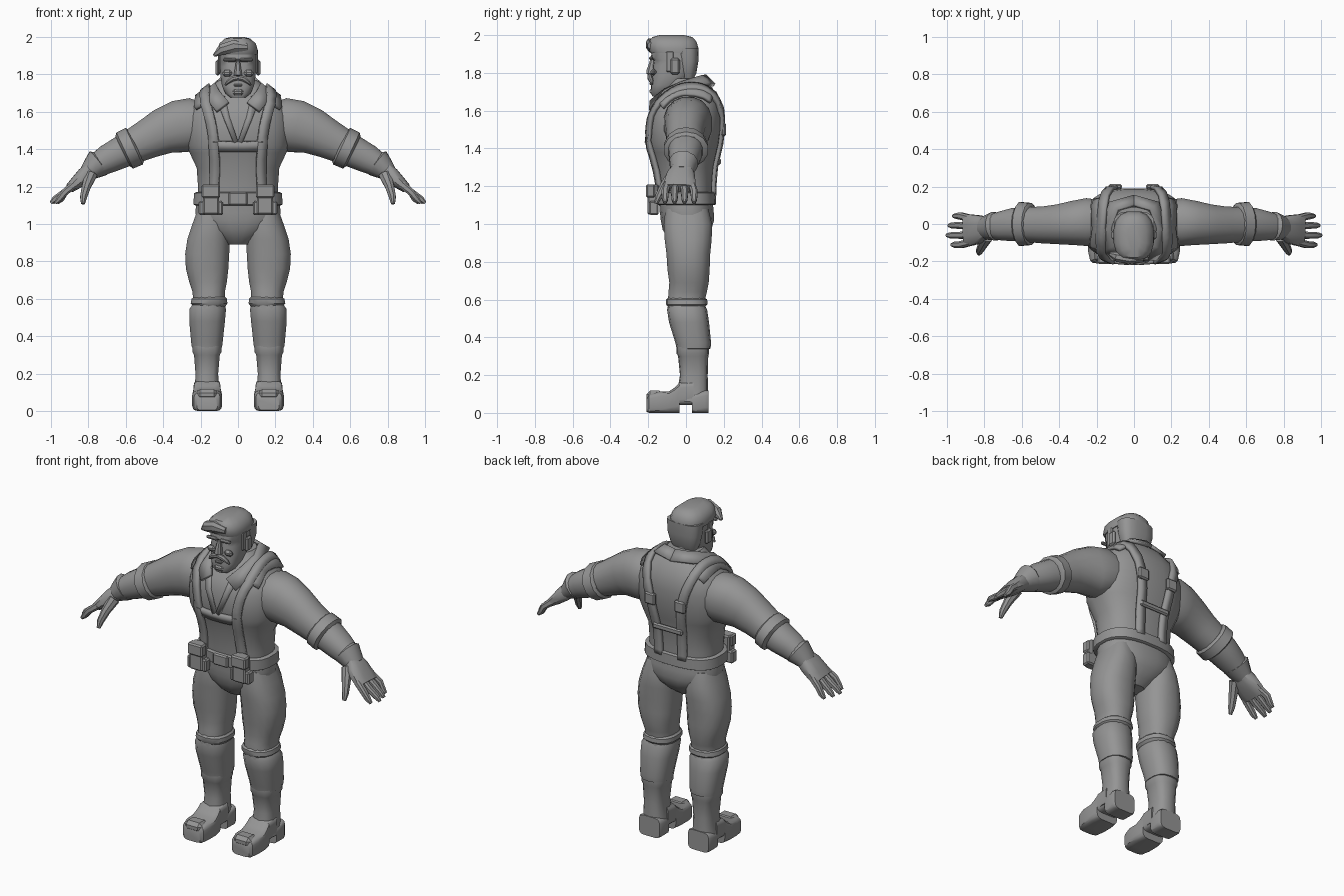
import bpy, bmesh, math
from mathutils import Vector as V
from mathutils.bvhtree import BVHTree

grey = bpy.data.materials.new("clay grey")
grey.diffuse_color = (0.3, 0.3, 0.3, 1)


def finish(name, bm, mirror=False, angle=35, thick=0):
    bmesh.ops.recalc_face_normals(bm, faces=bm.faces)
    me = bpy.data.meshes.new(name)
    bm.to_mesh(me)
    bm.free()
    ob = bpy.data.objects.new(name, me)
    bpy.context.collection.objects.link(ob)
    me.materials.append(grey)
    bpy.ops.object.select_all(action='DESELECT')
    ob.select_set(True)
    bpy.context.view_layer.objects.active = ob
    bpy.ops.object.shade_smooth_by_angle(angle=math.radians(angle))
    if thick:
        m = ob.modifiers.new("thickness", 'SOLIDIFY')
        m.thickness, m.offset = thick, 0
    if mirror:
        m = ob.modifiers.new("mirror", 'MIRROR')
        m.use_mirror_merge = False
    return ob


def loft(name, rings, n=16, p=2.0, mirror=False, angle=35):
    """Skin superellipse rings given as (centre, u half axis, v half axis)."""
    bm = bmesh.new()
    loops = []
    for c, u, v in rings:
        loop = []
        for i in range(n):
            a = 2 * math.pi * (i + .5) / n
            k, s = math.cos(a), math.sin(a)
            k = math.copysign(abs(k) ** (2 / p), k)
            s = math.copysign(abs(s) ** (2 / p), s)
            loop.append(bm.verts.new(V(c) + V(u) * k + V(v) * s))
        loops.append(loop)
    for a, b in zip(loops, loops[1:]):
        for i in range(n):
            bm.faces.new((a[i], a[(i + 1) % n], b[(i + 1) % n], b[i]))
    bm.faces.new(loops[0])
    bm.faces.new(loops[-1])
    return finish(name, bm, mirror, angle)


def column(name, rows, **kw):
    """Upright loft from rows (z, x left, x right, y front, y back)."""
    return loft(name, [(((a + b) / 2, (f + k) / 2, z), ((b - a) / 2, 0, 0), (0, (k - f) / 2, 0))
                       for z, a, b, f, k in rows], **kw)


def sym(rows):
    return [(z, -r, r, f, k) for z, r, f, k in rows]


def limb(name, pts, **kw):
    """Loft along a path of (x, y, z, half depth, half height)."""
    rings = []
    for i, q in enumerate(pts):
        t = V(pts[min(i + 1, len(pts) - 1)][:3]) - V(pts[max(i - 1, 0)][:3])
        side = V((0, 1, 0))
        up = t.cross(side).normalized()
        rings.append((q[:3], up.cross(t).normalized() * q[3], up * q[4]))
    return loft(name, rings, **kw)


def box(name, c, s, bevel=.008, mirror=False):
    bm = bmesh.new()
    bmesh.ops.create_cube(bm, size=1)
    for v in bm.verts:
        v.co = V(c) + V([a * b for a, b in zip(v.co, s)])
    bmesh.ops.bevel(bm, geom=bm.edges[:], offset=bevel, segments=1, affect='EDGES')
    return finish(name, bm, mirror)


def sheet(name, inner, outer, thick, mirror=True):
    bm = bmesh.new()
    a = [bm.verts.new(q) for q in inner]
    b = [bm.verts.new(q) for q in outer]
    for i in range(len(a) - 1):
        bm.faces.new((a[i], a[i + 1], b[i + 1], b[i]))
    return finish(name, bm, mirror, thick=thick)


# Torso and pelvis
torso = column("torso", sym([
    (1.06, .215, -.14, .14), (1.2, .215, -.15, .142), (1.3, .222, -.165, .15),
    (1.38, .26, -.185, .168), (1.42, .275, -.198, .178), (1.5, .28, -.2, .19), (1.57, .275, -.195, .192),
    (1.63, .255, -.172, .185), (1.68, .215, -.135, .165), (1.73, .15, -.1, .135),
    (1.77, .1, -.08, .09)]), n=24, p=2.5)
column("pelvis", sym([
    (.89, .06, -.06, .05), (.92, .095, -.095, .09), (.97, .17, -.125, .135),
    (1.02, .225, -.135, .15), (1.07, .23, -.14, .148), (1.12, .222, -.14, .142)]), n=20, p=2.4)
column("belt", sym([(1.1, .232, -.155, .152), (1.105, .24, -.162, .16),
                    (1.165, .236, -.165, .158), (1.17, .226, -.155, .15)]), n=24, p=2.6)
box("buckle", (0, -.165, 1.135), (.1, .02, .07))
box("pouch", (.145, -.175, 1.13), (.085, .06, .16), mirror=True)
box("pouch_flap", (.145, -.188, 1.175), (.1, .05, .07), mirror=True)
box("pouch_base", (.145, -.17, 1.085), (.13, .05, .075), mirror=True)

# Straps that hug the torso
tree = BVHTree.FromObject(torso, bpy.context.evaluated_depsgraph_get())


def strap(name, pts, width, lift=.012, mirror=True):
    dense = []
    for i in range(len(pts) - 1):
        a, b, c, d = [V(pts[min(max(j, 0), len(pts) - 1)]) for j in range(i - 1, i + 3)]
        for t in (0, .25, .5, .75):
            dense.append(.5 * (2 * b + (c - a) * t + (2 * a - 5 * b + 4 * c - d) * t * t
                               + (3 * b - a - 3 * c + d) * t ** 3))
    dense.append(V(pts[-1]))
    hits = [tree.find_nearest(q) for q in dense]
    on = [h[0] + h[1] * lift for h in hits]
    left, right = [], []
    for i, h in enumerate(hits):
        t = on[min(i + 1, len(on) - 1)] - on[max(i - 1, 0)]
        s = t.cross(h[1]).normalized() * width / 2
        left.append(on[i] - s)
        right.append(on[i] + s)
    sheet(name, left, right, .02, mirror)


strap("brace", [(.14, -.17, 1.17), (.13, -.2, 1.4), (.15, -.2, 1.55), (.185, -.14, 1.68),
                (.185, 0, 1.74), (.165, .12, 1.71), (.125, .2, 1.57), (.1, .2, 1.45),
                (.085, .17, 1.3), (.08, .155, 1.15)], .052)
strap("shoulder_pad", [(.2, -.15, 1.64), (.2, -.06, 1.72), (.2, .05, 1.72), (.18, .14, 1.67)], .085, .006)
strap("chest_band", [(-.14, -.21, 1.41), (0, -.21, 1.41), (.14, -.21, 1.41)], .055, .006, False)
box("back_clasp", (.1, .2, 1.5), (.07, .025, .07), mirror=True)
box("back_band", (0, .175, 1.33), (.2, .02, .035))

# Open shirt: collar and lapels
sheet("collar", [(0, .1, 1.785), (.085, .075, 1.78), (.118, -.02, 1.75), (.1, -.11, 1.71), (.05, -.185, 1.65)],
      [(0, .15, 1.735), (.13, .115, 1.74), (.175, -.04, 1.7), (.16, -.14, 1.655), (.115, -.19, 1.6)], .018)
sheet("lapel", [(.07, -.15, 1.68), (.045, -.192, 1.57), (0, -.208, 1.44)],
      [(.11, -.155, 1.65), (.075, -.198, 1.56), (.022, -.212, 1.43)], .014)

# Arms, cuffs and gloves
limb("arm", [(.17, .01, 1.53, .12, .11), (.25, .01, 1.53, .13, .145), (.32, .005, 1.52, .12, .142),
             (.4, -.002, 1.495, .108, .125), (.48, -.005, 1.455, .1, .108), (.56, -.003, 1.415, .095, .095),
             (.64, -.003, 1.375, .09, .085), (.7, -.01, 1.345, .08, .078), (.77, -.015, 1.305, .065, .06)],
     n=16, p=2.2, mirror=True)
limb("sleeve_cuff", [(.545, 0, 1.42, .1, .095), (.555, 0, 1.415, .115, .108), (.605, 0, 1.392, .12, .106),
                     (.615, 0, 1.387, .1, .09)], n=14, mirror=True)
limb("glove_cuff", [(.735, -.012, 1.33, .065, .06), (.745, -.012, 1.325, .078, .08),
                    (.78, -.018, 1.295, .068, .062), (.81, -.02, 1.27, .058, .045)], n=12, mirror=True)
limb("palm", [(.785, -.02, 1.29, .055, .045), (.82, -.027, 1.26, .075, .044),
              (.87, -.032, 1.215, .085, .034), (.9, -.034, 1.19, .082, .026)], n=12, p=2.8, mirror=True)
for i, (y, tip) in enumerate([(.03, .965), (-.012, .99), (-.056, 1.0), (-.098, .975)]):
    spread = y + (y + .034) * .2
    limb("finger_%d" % (i + 1), [(.875, y, 1.21, .02, .022), (.925, spread, 1.17, .02, .02),
         (tip - .02, spread, 1.132, .017, .017), (tip, spread, 1.112, .009, .009)],
         n=8, p=2.6, mirror=True)
limb("thumb", [(.785, -.07, 1.265, .03, .035), (.81, -.115, 1.2, .025, .026),
               (.825, -.145, 1.145, .02, .02), (.828, -.16, 1.108, .01, .011)], n=8, mirror=True)

# Trousers
column("trouser_leg", [
    (1.08, .07, .215, -.11, .12), (1.0, .045, .245, -.12, .14), (.92, .042, .272, -.115, .138),
    (.84, .045, .284, -.105, .13), (.76, .05, .28, -.1, .127), (.69, .058, .262, -.09, .122),
    (.64, .068, .245, -.094, .112), (.59, .068, .24, -.098, .1), (.54, .066, .25, -.098, .108)],
    n=16, p=2.4, mirror=True)
column("knee_fold", [(.61, .066, .238, -.095, .1), (.6, .056, .25, -.106, .112),
                     (.575, .055, .255, -.106, .114), (.56, .066, .24, -.095, .1)], n=14, p=2.4, mirror=True)
column("lower_trouser", [
    (.57, .07, .245, -.095, .1), (.545, .062, .262, -.1, .112), (.48, .068, .262, -.09, .122),
    (.37, .08, .252, -.056, .133), (.34, .084, .248, -.05, .13), (.335, .1, .23, -.03, .11)],
    n=14, p=2.5, mirror=True)

# Boots
column("boot_shaft", [(.35, .088, .244, -.05, .122), (.315, .088, .244, -.05, .122),
                      (.3, .096, .236, -.042, .118), (.2, .105, .228, -.032, .115),
                      (.12, .1, .232, -.045, .116), (.06, .092, .24, -.05, .117)],
       n=14, p=2.8, mirror=True)


def shoe(name, rows):
    loft(name, [((.165, y, (lo + hi) / 2), (w, 0, 0), (0, 0, (hi - lo) / 2)) for y, lo, hi, w in rows],
         n=16, p=5, mirror=True)


shoe("boot_foot", [(-.208, .005, .075, .055), (-.195, 0, .1, .07), (-.15, 0, .112, .08),
                   (-.09, 0, .115, .08), (-.06, 0, .135, .077), (-.035, 0, .16, .073),
                   (-.034, .042, .16, .073), (.04, .042, .17, .072)])
shoe("boot_heel", [(.032, 0, .1, .074), (.1, 0, .12, .078), (.118, 0, .12, .07)])
box("toe_cap", (.165, -.165, .088), (.115, .09, .06), .02, True)

# Neck and head
column("neck", sym([(1.64, .1, -.13, .07), (1.72, .085, -.125, .05), (1.8, .08, -.12, .045)]), n=14)
column("head", sym([
    (1.675, .04, -.178, -.11), (1.695, .066, -.186, -.07), (1.735, .086, -.185, -.02),
    (1.79, .095, -.18, .03), (1.84, .098, -.176, .05), (1.865, .1, -.172, .055),
    (1.88, .1, -.186, .056), (1.94, .098, -.178, .054)]), n=18, p=2.7)
column("hair_back", sym([(1.765, .076, -.02, .04), (1.8, .09, -.04, .056), (1.86, .106, -.045, .066),
                         (1.93, .108, -.06, .068)]), n=16, p=2.8)
column("hair_top", [(1.905, -.105, .105, -.188, .066), (1.93, -.11, .107, -.2, .068),
                    (1.965, -.1, .096, -.198, .058), (1.99, -.072, .066, -.18, .035),
                    (2.0, -.035, .03, -.14, -.01)], n=16, p=2.6)
limb("hair_fringe", [(.05, -.185, 1.945, .02, .02), (-.02, -.19, 1.95, .025, .036),
                     (-.085, -.175, 1.932, .03, .032), (-.128, -.16, 1.9, .01, .008)], n=8)
box("sideburn", (.1, -.085, 1.86), (.014, .04, .11), .005, True)
box("ear", (.108, -.058, 1.835), (.022, .05, .085), .009, True)

# Face
box("brow", (.045, -.186, 1.878), (.07, .02, .018), .006, True)
box("cheek", (.058, -.172, 1.805), (.05, .03, .035), .012, True)
column("nose", sym([(1.79, .016, -.2, -.16), (1.797, .024, -.212, -.16), (1.815, .02, -.21, -.16),
                    (1.87, .011, -.19, -.16)]), n=8, p=2.6)
limb("moustache", [(0, -.192, 1.783, .014, .015), (.03, -.192, 1.776, .014, .016),
                   (.055, -.184, 1.758, .012, .011), (.068, -.178, 1.742, .005, .005)], n=8, mirror=True)
box("lower_lip", (0, -.186, 1.742), (.045, .014, .014), .004)
box("chin", (0, -.18, 1.703), (.06, .025, .032), .01)
